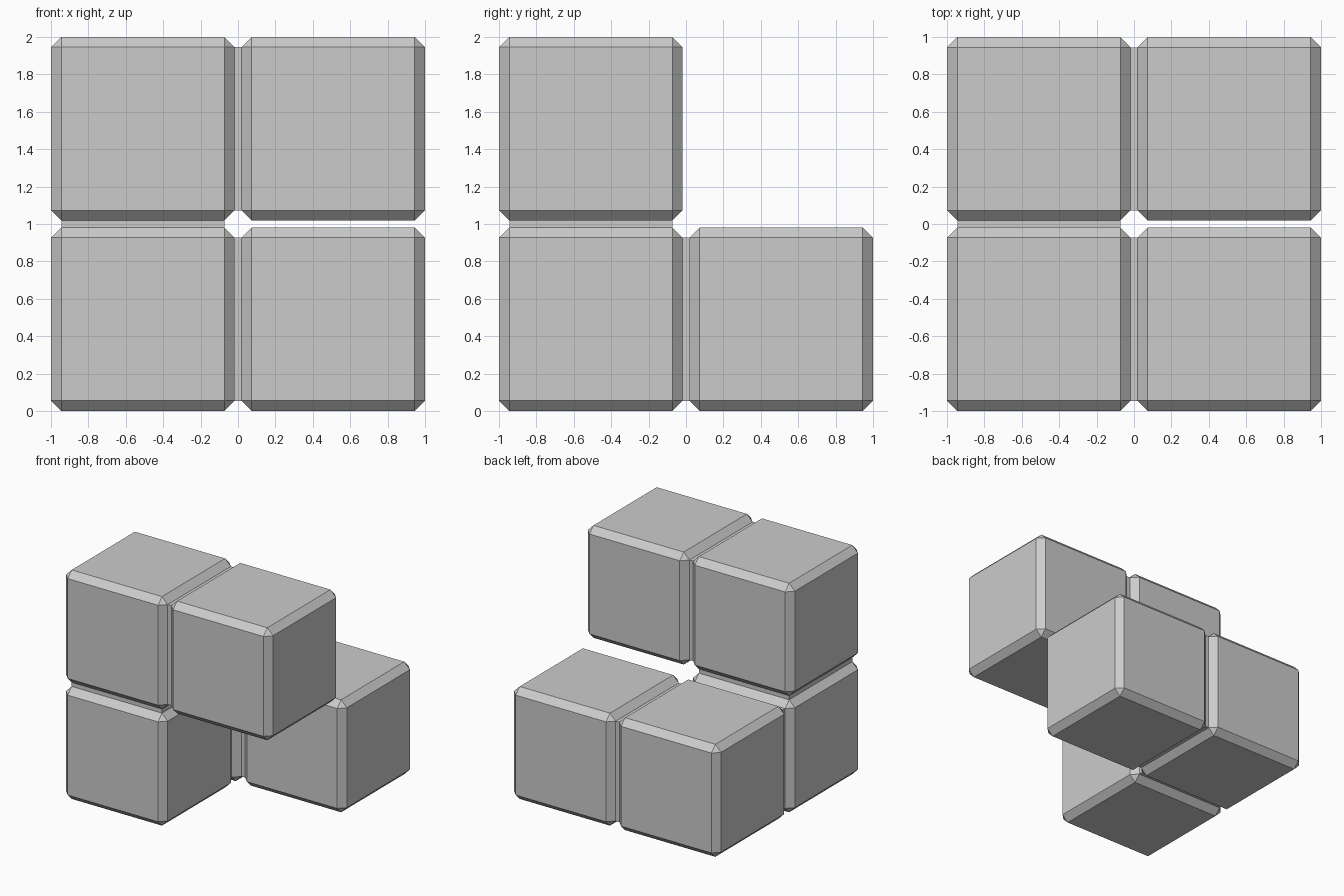
import bpy
import bmesh
from mathutils import Vector

if "Cube" in bpy.data.objects:
    bpy.data.objects.remove(bpy.data.objects["Cube"], do_unlink=True)

HALF_GAP = 0.018
SIZE = 1 - HALF_GAP            # outer width of a block
OFFSET = (1 + HALF_GAP) / 2    # block centre from the middle
CHAMFER = 0.055
INNER = SIZE - 2 * CHAMFER     # flat part of a block face

grey = bpy.data.materials.new("light_grey")
grey.use_nodes = True
colour = (0.6, 0.6, 0.6, 1)
grey.diffuse_color = colour
grey.node_tree.nodes["Principled BSDF"].inputs["Base Color"].default_value = colour


def add_box(name, centre, size, chamfer=0):
    bm = bmesh.new()
    bmesh.ops.create_cube(bm, size=1)
    bmesh.ops.scale(bm, vec=size, verts=bm.verts)
    if chamfer:
        bmesh.ops.bevel(bm, geom=bm.edges[:], offset=chamfer, segments=1,
                        affect='EDGES', profile=0.5)
    mesh = bpy.data.meshes.new(name)
    bm.to_mesh(mesh)
    bm.free()
    mesh.materials.append(grey)
    obj = bpy.data.objects.new(name, mesh)
    obj.location = centre
    bpy.context.collection.objects.link(obj)


# Blocks in chain order, each a neighbour of the next
blocks = [
    ("upper_front_left_block", (1, -1, 1)),
    ("upper_front_right_block", (-1, -1, 1)),
    ("lower_front_right_block", (-1, -1, -1)),
    ("lower_back_right_block", (-1, 1, -1)),
    ("lower_back_left_block", (1, 1, -1)),
]
centres = [Vector(cell) * OFFSET + Vector((0, 0, 1)) for _, cell in blocks]
for (name, _), centre in zip(blocks, centres):
    add_box(name, centre, Vector((SIZE, SIZE, SIZE)), CHAMFER)

# Narrow joints filling the gap between neighbours, sunk slightly into both
joints = ["upper_joint", "vertical_joint", "lower_side_joint", "lower_back_joint"]
for name, a, b in zip(joints, centres, centres[1:]):
    step = b - a
    size = Vector([2 * HALF_GAP + 0.02 if abs(d) > 0.5 else INNER for d in step])
    add_box(name, (a + b) / 2, size)
